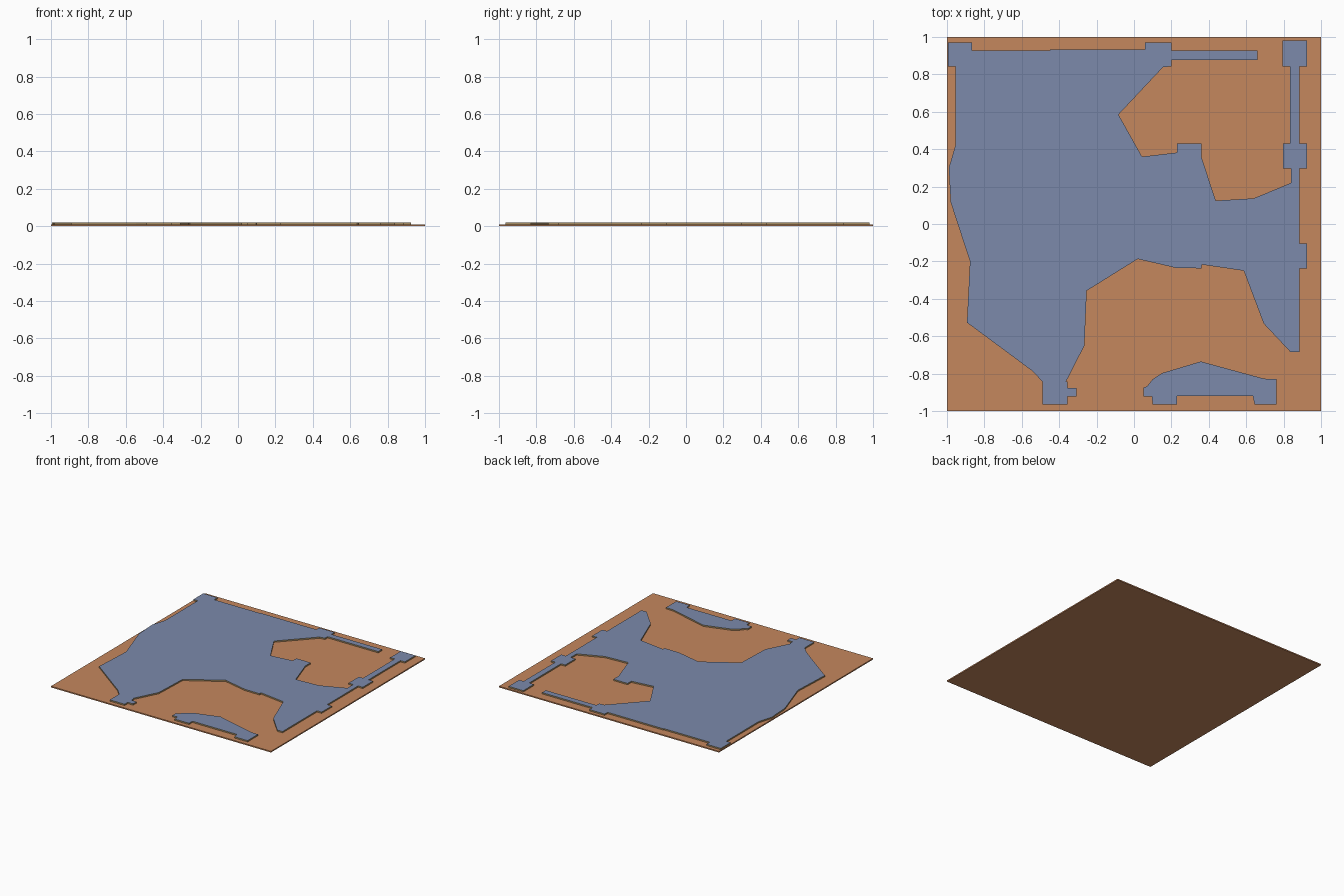
import bpy
import bmesh

BASE_TOP, PLATE_TOP = 0.01, 0.021


def material(name, rgb):
    m = bpy.data.materials.new(name)
    m.diffuse_color = (*rgb, 1)
    return m


clay = material("clay_orange", (0.56, 0.245, 0.11))
blue = material("slate_blue", (0.20, 0.255, 0.41))
tan = material("olive_tan", (0.40, 0.28, 0.13))


def prism(name, outline, z0, z1, top, side):
    """Extrude a flat outline; upward faces get the top colour."""
    bm = bmesh.new()
    face = bm.faces.new([bm.verts.new((x, y, z0)) for x, y in outline])
    ext = bmesh.ops.extrude_face_region(bm, geom=[face], use_keep_orig=True)
    verts = [g for g in ext["geom"] if isinstance(g, bmesh.types.BMVert)]
    bmesh.ops.translate(bm, verts=verts, vec=(0, 0, z1 - z0))
    bmesh.ops.recalc_face_normals(bm, faces=bm.faces)
    for f in bm.faces:
        f.material_index = 0 if f.normal.z > 0.5 else 1
    mesh = bpy.data.meshes.new(name)
    bm.to_mesh(mesh)
    bm.free()
    mesh.materials.append(top)
    mesh.materials.append(side)
    obj = bpy.data.objects.new(name, mesh)
    bpy.context.collection.objects.link(obj)


def plate(name, outline):
    prism(name, outline, BASE_TOP, PLATE_TOP, blue, tan)


def rect(x0, x1, y0, y1):
    return [(x0, y0), (x1, y0), (x1, y1), (x0, y1)]


# Square base sheet
prism("base_sheet", rect(-1, 1, -1, 1), 0, BASE_TOP, clay, clay)

# Main raised area, traced clockwise from the north-west corner
north = [(-0.955, 0.842), (-0.865, 0.842), (-0.865, 0.927), (-0.45, 0.927),
         (-0.45, 0.932), (0.2, 0.932), (0.2, 0.843), (0.155, 0.838),
         (-0.083, 0.585), (0.043, 0.36), (0.23, 0.382), (0.36, 0.382),
         (0.36, 0.36), (0.437, 0.125), (0.64, 0.137), (0.84, 0.22)]
east = [(0.84, 0.297), (0.884, 0.297), (0.884, -0.685), (0.837, -0.685),
        (0.693, -0.532), (0.587, -0.25), (0.363, -0.217), (0.36, -0.237),
        (0.225, -0.235), (0.02, -0.187), (-0.253, -0.357)]
south_west = [(-0.265, -0.65), (-0.363, -0.842), (-0.49, -0.842),
              (-0.545, -0.785), (-0.893, -0.527), (-0.877, -0.2),
              (-0.98, 0.115), (-0.99, 0.3), (-0.955, 0.42)]
plate("main_area", north + east + south_west)

# Separate southern island
plate("south_island", [
    (0.05, -0.875), (0.07, -0.868), (0.1, -0.83), (0.15, -0.797),
    (0.357, -0.735), (0.695, -0.827), (0.763, -0.83), (0.763, -0.965),
    (0.645, -0.965), (0.635, -0.92), (0.23, -0.92), (0.23, -0.965),
    (0.1, -0.965), (0.095, -0.923), (0.05, -0.923)])

# Square pads and straight rails abutting the main area
for name, box in {
    "north_west_pad": (-0.995, -0.865, 0.842, 0.97),
    "north_pad": (0.06, 0.2, 0.932, 0.97),
    "north_rail": (0.2, 0.66, 0.878, 0.927),
    "centre_tab": (0.23, 0.36, 0.382, 0.43),
    "east_pad": (0.797, 0.926, 0.297, 0.43),
    "east_rail": (0.835, 0.886, 0.43, 0.843),
    "north_east_pad": (0.793, 0.926, 0.843, 0.98),
    "south_east_pad": (0.884, 0.926, -0.237, -0.105),
    "south_pad": (-0.49, -0.355, -0.965, -0.842),
    "south_tab": (-0.355, -0.307, -0.923, -0.877),
}.items():
    plate(name, rect(*box))
